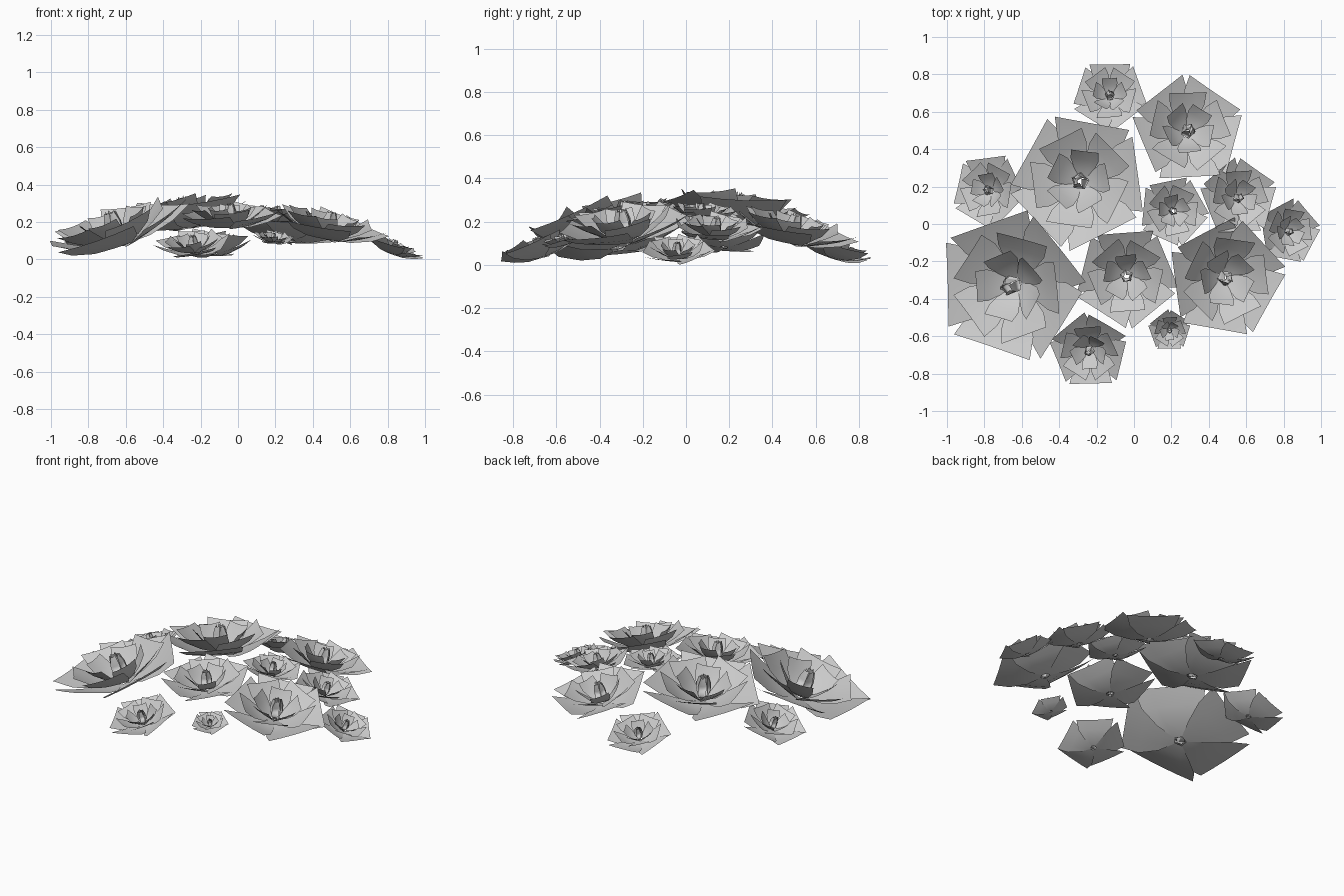
import bpy, bmesh
from math import radians, hypot
from mathutils import Matrix, Vector

if "Cube" in bpy.data.objects:
    bpy.data.objects.remove(bpy.data.objects["Cube"])

grey = bpy.data.materials.new("light grey")
grey.use_nodes = True
grey.diffuse_color = (0.6, 0.6, 0.6, 1)
grey.node_tree.nodes["Principled BSDF"].inputs["Base Color"].default_value = grey.diffuse_color

# Petal profiles per layer: (radius, height, half width), for a flower of unit size
OUTER = [(0.09, 0.0, 0.08), (0.35, 0.03, 0.32), (0.68, 0.15, 0.55), (1.0, 0.31, 0.64)]
MIDDLE = [(0.09, 0.02, 0.07), (0.32, 0.1, 0.24), (0.56, 0.25, 0.37), (0.78, 0.42, 0.40)]
INNER = [(0.08, 0.03, 0.06), (0.22, 0.12, 0.17), (0.37, 0.27, 0.24), (0.5, 0.44, 0.23)]
BUD = [(0.07, 0.02, 0.04), (0.12, 0.18, 0.08), (0.11, 0.36, 0.08), (0.07, 0.52, 0.04)]


def add_layer(bm, profile, turn, twist):
    """Five petals around the axis, each lifted at one side so they overlap."""
    for k in range(5):
        spin = Matrix.Rotation(radians(turn + 72 * k), 4, "Z")
        rows = []
        for i, (r, z, w) in enumerate(profile):
            t = i / (len(profile) - 1)
            rows.append([bm.verts.new(spin @ Vector(
                (r - 0.02 * s * t, w * s, z + t * (twist * s + 0.03 * s * s))))
                for s in (-1, -0.5, 0, 0.5, 1)])
        for a, b in zip(rows, rows[1:]):
            for j in range(4):
                bm.faces.new((a[j], b[j], b[j + 1], a[j + 1]))


def make_mesh(name, layer):
    bm = bmesh.new()
    add_layer(bm, *layer)
    # Petal fronts face up, toward the flower axis
    for f in bm.faces:
        f.normal_update()
        if f.normal.z < 0:
            f.normal_flip()
        f.smooth = True
    mesh = bpy.data.meshes.new(name)
    bm.to_mesh(mesh)
    bm.free()
    mesh.materials.append(grey)
    return mesh


parts = {
    "outer_petals": make_mesh("outer_petals", (OUTER, 0, 0.05)),
    "middle_petals": make_mesh("middle_petals", (MIDDLE, 36, 0.04)),
    "inner_petals": make_mesh("inner_petals", (INNER, 0, 0.02)),
    "bud": make_mesh("bud", (BUD, 36, 0.01)),
}

# Flowers on a low dome: x, y, base height, size, turn
FLOWERS = [
    (-0.13, 0.69, 0.03, 0.17, 90), (0.29, 0.50, 0.1, 0.255, 55),
    (-0.29, 0.23, 0.165, 0.315, 78), (-0.78, 0.18, 0.08, 0.172, 95),
    (0.21, 0.07, 0.2, 0.16, 100), (0.56, 0.14, 0.125, 0.18, 55),
    (0.83, -0.04, 0.03, 0.148, 42), (-0.66, -0.33, 0.075, 0.35, 36),
    (-0.04, -0.28, 0.17, 0.235, 20), (0.49, -0.29, 0.11, 0.275, 42),
    (-0.24, -0.68, 0.035, 0.18, 56), (0.19, -0.57, 0.09, 0.098, 54),
]
CURVE = 0.45

for n, (x, y, height, size, turn) in enumerate(FLOWERS, 1):
    # Each flower leans outward, more so toward the edge of the dome
    tilt = Matrix.Rotation(CURVE * hypot(x, y), 4, Vector((-y, x, 0)))
    normal = tilt @ Vector((0, 0, 1))
    base = Vector((x, y, height)) - Vector((normal.x, normal.y, 0)) * 0.3 * size
    place = (Matrix.Translation(base) @ tilt
             @ Matrix.Rotation(radians(turn), 4, "Z") @ Matrix.Scale(size, 4))
    for part, mesh in parts.items():
        ob = bpy.data.objects.new(f"flower_{n}_{part}", mesh)
        ob.matrix_world = place
        bpy.context.collection.objects.link(ob)
